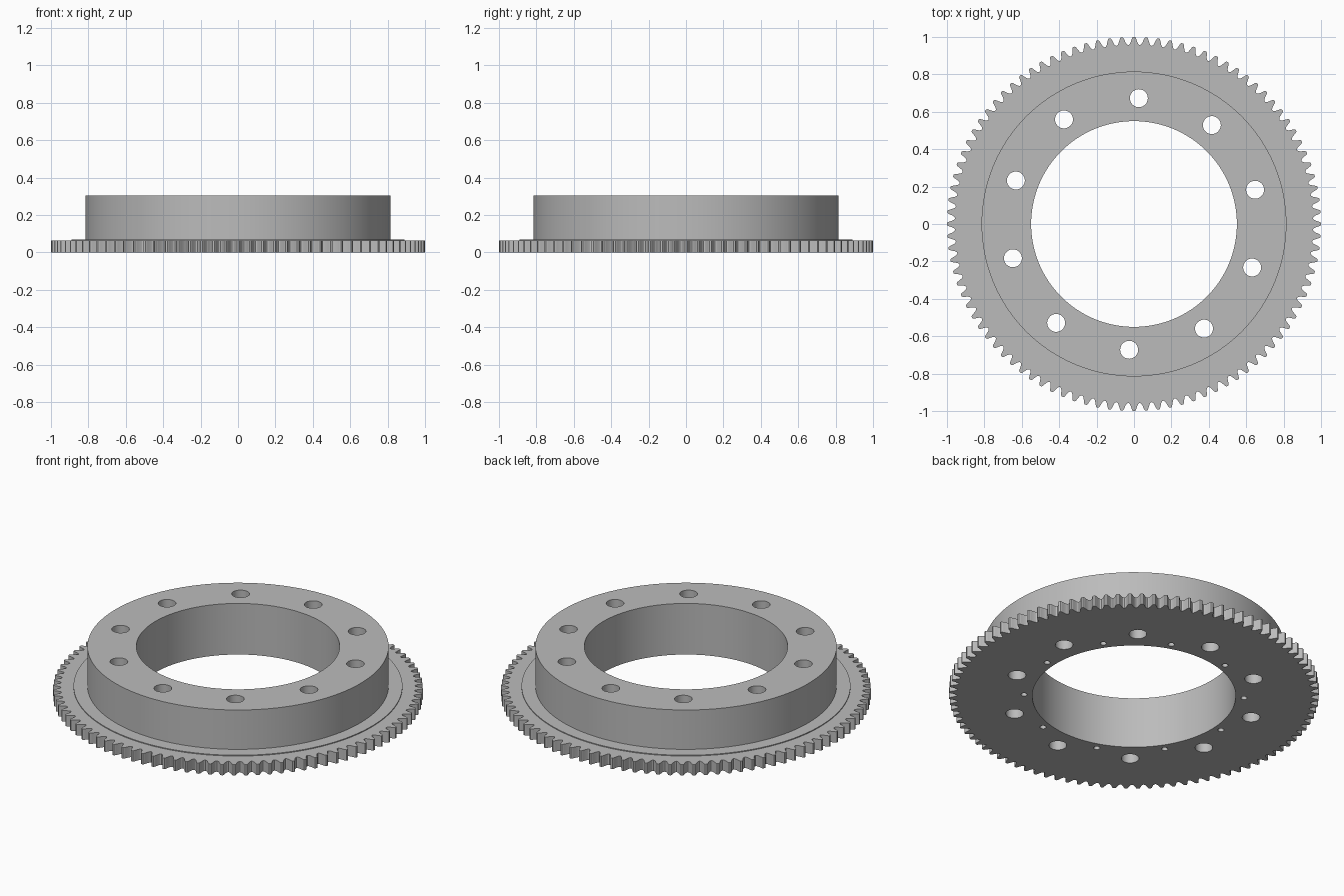
import bpy
import bmesh
from math import sin, cos, tau, radians

TEETH = 96
HOLES = 10
HOLE_START = radians(87.8)
BODY_TOP = 0.305
GEAR_TOP = 0.065

cube = bpy.data.objects.get("Cube")
if cube:
    bpy.data.objects.remove(cube, do_unlink=True)

# Single machined metal colour
metal = bpy.data.materials.new("machined grey")
metal.use_nodes = True
grey = (0.5, 0.5, 0.5, 1)
metal.diffuse_color = grey
metal.node_tree.nodes["Principled BSDF"].inputs["Base Color"].default_value = grey


def circle(radius, sides, cx=0, cy=0):
    return [(cx + radius * cos(tau * i / sides), cy + radius * sin(tau * i / sides))
            for i in range(sides)]


def ring_of_circles(count, ring_radius, radius, start, sides):
    angles = [start + tau * i / count for i in range(count)]
    return [circle(radius, sides, ring_radius * cos(a), ring_radius * sin(a)) for a in angles]


def prisms(name, outlines, z0, z1):
    """One object made of closed outlines extruded from z0 to z1."""
    bm = bmesh.new()
    for outline in outlines:
        low = [bm.verts.new((x, y, z0)) for x, y in outline]
        high = [bm.verts.new((x, y, z1)) for x, y in outline]
        bm.faces.new(low[::-1])
        bm.faces.new(high)
        for i in range(len(low)):
            j = (i + 1) % len(low)
            bm.faces.new((low[i], low[j], high[j], high[i]))
    mesh = bpy.data.meshes.new(name)
    bm.to_mesh(mesh)
    bm.free()
    mesh.materials.append(metal)
    obj = bpy.data.objects.new(name, mesh)
    bpy.context.collection.objects.link(obj)
    return obj


def combine(target, other, operation):
    """Apply a boolean and discard the helper."""
    other.hide_render = True
    mod = target.modifiers.new(operation.lower(), "BOOLEAN")
    mod.operation = operation
    mod.solver = "EXACT"
    mod.object = other
    bpy.context.view_layer.objects.active = target
    bpy.ops.object.modifier_apply(modifier=mod.name)
    bpy.data.objects.remove(other, do_unlink=True)


# Toothed outline: half a tooth, from valley to tip, mirrored
half = [(0.0, 0.957), (0.1, 0.96), (0.19, 0.968), (0.31, 0.988), (0.36, 0.996), (0.42, 1.0)]
tooth = half + [(1 - f, r) for f, r in half[:0:-1]]
outline = []
for t in range(TEETH):
    for f, r in tooth:
        a = tau * (t + f - 0.5) / TEETH
        outline.append((r * cos(a), r * sin(a)))

# Gear plate, shallow shoulder and tall flange
ring = prisms("ring_gear", [outline], 0, GEAR_TOP)
combine(ring, prisms("shoulder", [circle(0.89, 128)], 0.02, GEAR_TOP + 0.005), "UNION")
combine(ring, prisms("flange", [circle(0.815, 128)], 0.03, BODY_TOP), "UNION")

# Central bore, bolt holes and blind dowel holes underneath
combine(ring, prisms("bore", [circle(0.55, 128)], -0.1, 0.5), "DIFFERENCE")
bolts = ring_of_circles(HOLES, 0.673, 0.048, HOLE_START, 32)
combine(ring, prisms("bolt_holes", bolts, -0.1, 0.5), "DIFFERENCE")
dowels = ring_of_circles(HOLES, 0.595, 0.017, HOLE_START + tau / HOLES / 2, 20)
combine(ring, prisms("dowel_holes", dowels, -0.1, 0.12), "DIFFERENCE")

# Smooth round walls, crisp edges
bpy.ops.object.select_all(action="DESELECT")
ring.select_set(True)
bpy.context.view_layer.objects.active = ring
bpy.ops.object.shade_smooth_by_angle(angle=radians(25))
